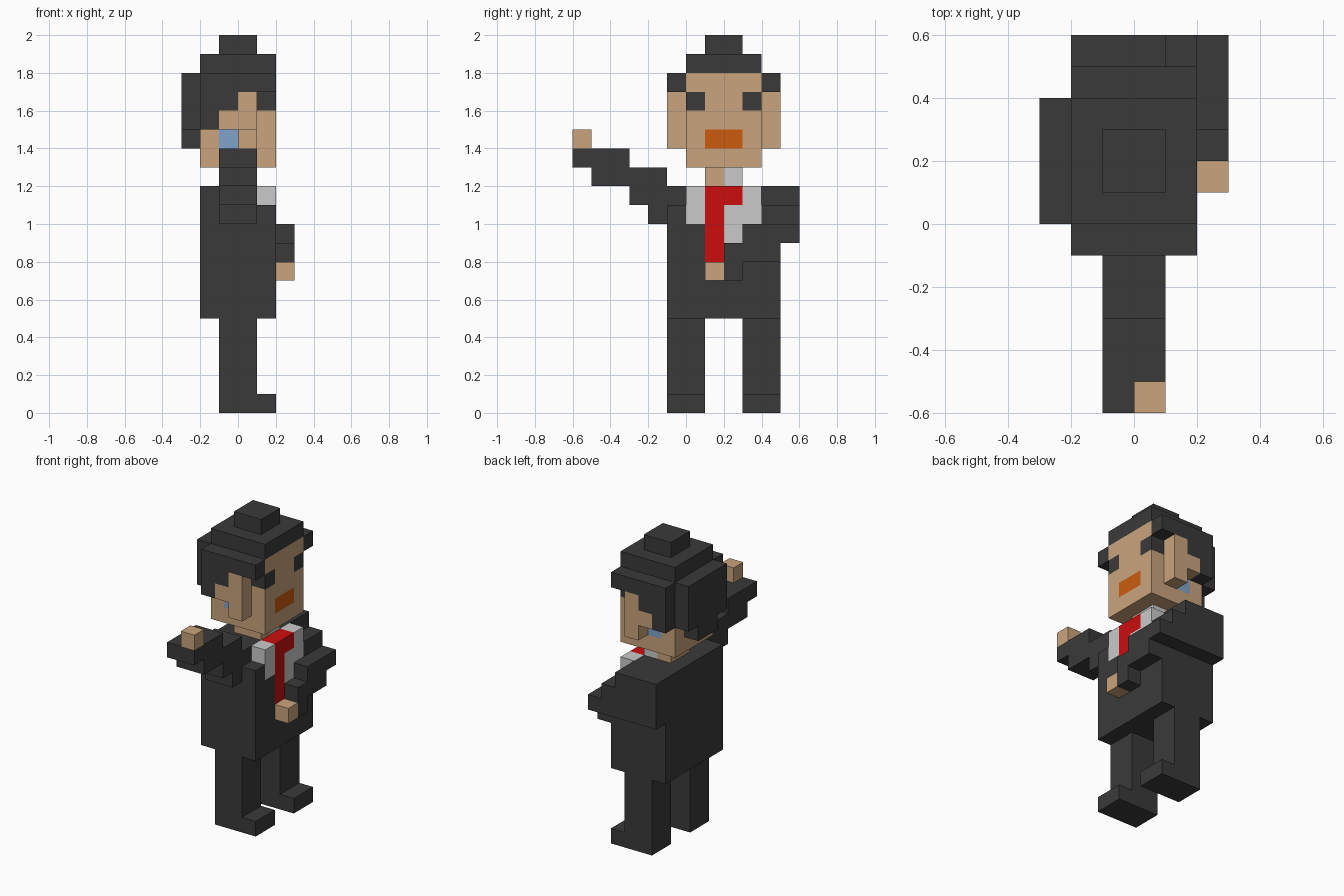
import bpy, bmesh
from mathutils import Vector

if "Cube" in bpy.data.objects:
    bpy.data.objects.remove(bpy.data.objects["Cube"])

U = 0.1  # edge length of one block

# Flat colours (linear)
COLOURS = {
    "charcoal": (0.042, 0.042, 0.042), "skin": (0.591, 0.371, 0.205),
    "light_grey": (0.59, 0.59, 0.59), "red": (0.604, 0.004, 0.004),
    "orange": (0.604, 0.107, 0.004), "blue": (0.216, 0.371, 0.604),
}
MATS = {}
for name, rgb in COLOURS.items():
    MATS[name] = bpy.data.materials.new(name)
    MATS[name].diffuse_color = (*rgb, 1)

cells = {}  # block position -> (part, colour)


def block(part, colour, x, y, z, mirror=False):
    """Fill a box of blocks; mirror repeats it across the body centre y = 2."""
    for ya, yb in ([y, (4 - y[1], 4 - y[0])] if mirror else [y]):
        for i in range(*x):
            for j in range(ya, yb):
                for k in range(*z):
                    cells[i, j, k] = (part, colour)


# Legs and feet
block("legs", "charcoal", (-1, 1), (-1, 1), (0, 5), True)
block("legs", "charcoal", (1, 2), (-1, 1), (0, 1), True)

# Jacket
block("jacket", "charcoal", (-2, 2), (-1, 5), (5, 11))
block("jacket", "charcoal", (-2, 1), (-1, 5), (11, 12))

# Shirt front, collar and tie
block("shirt", "light_grey", (1, 2), (0, 4), (10, 12))
block("shirt", "light_grey", (1, 2), (2, 3), (9, 10))
block("tie", "red", (1, 2), (1, 2), (8, 12))
block("tie", "red", (1, 2), (2, 3), (11, 12))

# Raised arm and hand
for ya, yb, z in [(-2, -1, 10), (-3, -1, 11), (-5, -1, 12), (-6, -3, 13)]:
    block("raised_arm", "charcoal", (-1, 1), (ya, yb), (z, z + 1))
block("raised_hand", "skin", (0, 1), (-6, -5), (14, 15))

# Bent arm: shoulder stepping down to the front, forearm and hand
block("bent_arm", "charcoal", (-2, 1), (5, 6), (9, 12))
block("bent_arm", "charcoal", (1, 2), (5, 6), (9, 11))
block("bent_arm", "charcoal", (2, 3), (3, 6), (9, 10))
block("bent_arm", "charcoal", (2, 3), (3, 5), (8, 9))
block("bent_arm", "charcoal", (2, 3), (2, 3), (7, 9))
block("bent_hand", "skin", (2, 3), (1, 2), (7, 8))

# Neck with collar edge
block("neck", "skin", (-1, 1), (1, 3), (12, 13))
block("neck", "light_grey", (0, 1), (2, 3), (12, 13))

# Head with eyes, mouth and blue side patches
block("head", "skin", (-2, 2), (0, 4), (13, 18))
block("head", "charcoal", (1, 2), (0, 1), (16, 17), True)
block("head", "orange", (1, 2), (1, 3), (14, 15))
block("head", "blue", (-1, 0), (0, 1), (14, 15), True)

# Hair: sides, back, cap and top knot
block("hair", "charcoal", (-2, 2), (-1, 0), (17, 18), True)
block("hair", "charcoal", (-2, 0), (-1, 0), (15, 17), True)
block("hair", "charcoal", (-3, -2), (0, 4), (15, 18))
block("hair", "charcoal", (-3, -2), (1, 3), (14, 15))
block("hair", "charcoal", (-2, 2), (0, 4), (18, 19))
block("hair", "charcoal", (-1, 1), (1, 3), (19, 20))

# Ears, replacing the hair where they overlap
block("ears", "skin", (0, 1), (-1, 0), (14, 17), True)
block("ears", "skin", (-1, 0), (-1, 0), (15, 16), True)


def build(part):
    """Make one object from the exposed block faces of a part."""
    used = sorted({c for p, c in cells.values() if p == part})
    bm = bmesh.new()
    for pos, (p, colour) in cells.items():
        if p != part:
            continue
        for axis in range(3):
            for side in (0, 1):
                near = list(pos)
                near[axis] += 2 * side - 1
                if tuple(near) in cells:
                    continue
                b, c = (axis + 1) % 3, (axis + 2) % 3
                ring = []
                for db, dc in [(0, 0), (1, 0), (1, 1), (0, 1)]:
                    v = Vector(pos)
                    v[axis] += side
                    v[b] += db
                    v[c] += dc
                    ring.append(bm.verts.new(v * U))
                face = bm.faces.new(ring if side else ring[::-1])
                face.material_index = used.index(colour)
    bmesh.ops.remove_doubles(bm, verts=bm.verts[:], dist=0.001)
    bmesh.ops.dissolve_limit(bm, angle_limit=0.01, verts=bm.verts[:],
                             edges=bm.edges[:], delimit={'MATERIAL'})
    mesh = bpy.data.meshes.new(part)
    bm.to_mesh(mesh)
    bm.free()
    for colour in used:
        mesh.materials.append(MATS[colour])
    bpy.context.collection.objects.link(bpy.data.objects.new(part, mesh))


for part in sorted({p for p, c in cells.values()}):
    build(part)

for m in bpy.data.materials:
    if m.users and not m.is_grease_pencil:
        m.use_nodes = True
        m.node_tree.nodes["Principled BSDF"].inputs["Base Color"].default_value = m.diffuse_color
